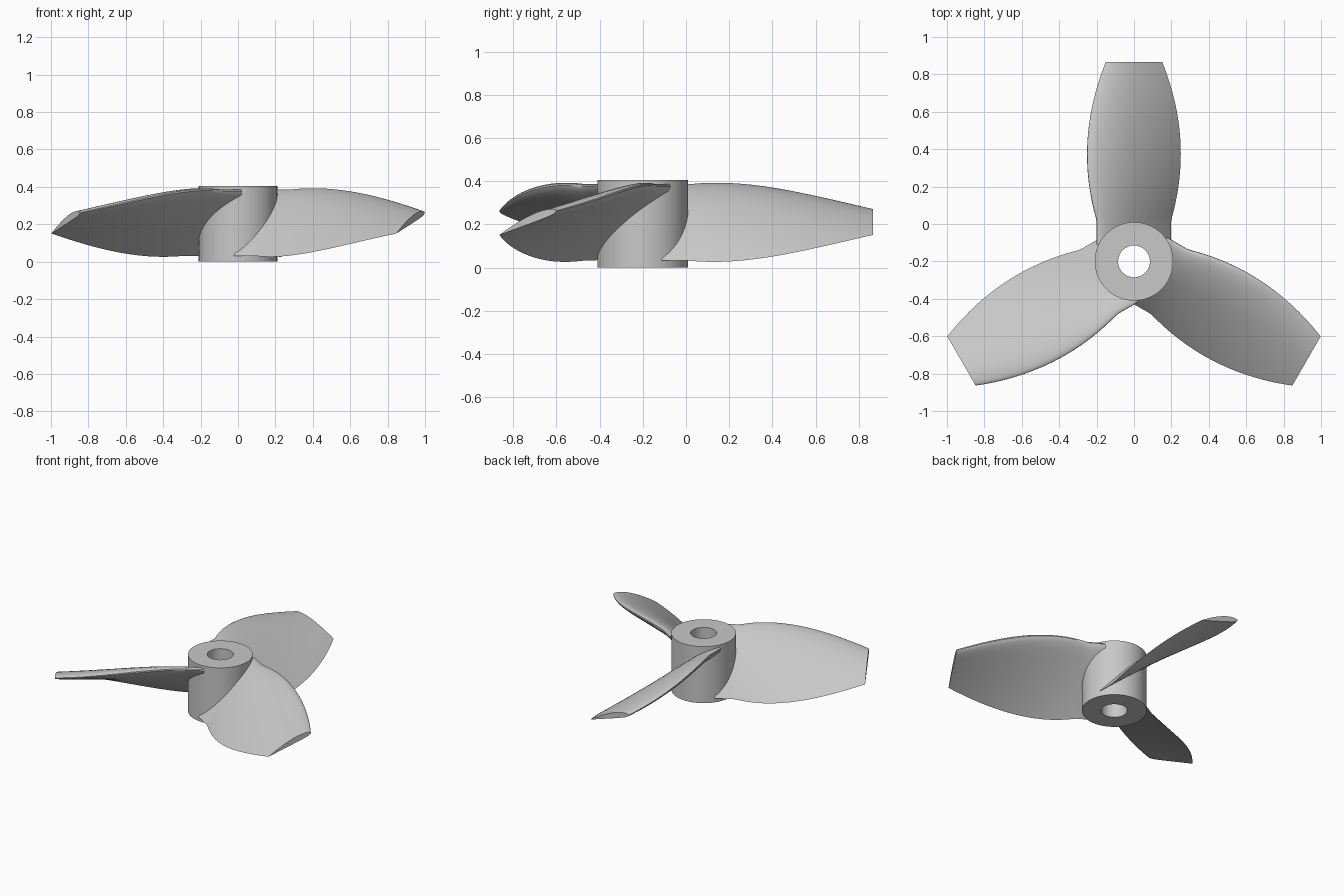
import bpy
import bmesh
from math import sin, cos, pi, radians, sqrt

cube = bpy.data.objects.get("Cube")
if cube:
    bpy.data.objects.remove(cube, do_unlink=True)

HUB_Y, HUB_R, HOLE_R, HUB_H = -0.2, 0.21, 0.085, 0.405
ROOT, TIP, MID_Z = 0.09, 1.065, 0.207
STATIONS, FOIL_STEPS = 40, 20

# Single light grey material
grey = bpy.data.materials.new("light grey")
grey.use_nodes = True
grey.diffuse_color = (0.58, 0.58, 0.58, 1)
grey.node_tree.nodes["Principled BSDF"].inputs["Base Color"].default_value = (0.58, 0.58, 0.58, 1)


def make_object(name, bm, angle=0.0):
    bmesh.ops.recalc_face_normals(bm, faces=bm.faces)
    mesh = bpy.data.meshes.new(name)
    bm.to_mesh(mesh)
    bm.free()
    mesh.materials.append(grey)
    obj = bpy.data.objects.new(name, mesh)
    bpy.context.collection.objects.link(obj)
    obj.location = (0, HUB_Y, 0)
    obj.rotation_euler.z = angle
    bpy.ops.object.select_all(action="DESELECT")
    obj.select_set(True)
    bpy.context.view_layer.objects.active = obj
    bpy.ops.object.shade_smooth_by_angle(angle=radians(35))
    return obj


def bridge(bm, a, b):
    n = len(a)
    for i in range(n):
        j = (i + 1) % n
        bm.faces.new((a[i], a[j], b[j], b[i]))


def airfoil():
    """Closed unit section: (chord position, height), blunt nose at 0."""
    upper, lower = [], []
    for i in range(FOIL_STEPS + 1):
        x = (1 - cos(pi * i / FOIL_STEPS)) / 2
        t = 0.6 * (0.2969 * sqrt(x) - 0.126 * x - 0.3516 * x**2
                   + 0.2843 * x**3 - 0.1036 * x**4)
        p, m = 0.4, 0.03
        front = x < p
        camber = m * (2 * p * x - x * x + (0 if front else 1 - 2 * p))
        camber /= p * p if front else (1 - p) ** 2
        upper.append((x, camber + t))
        lower.append((x, camber - t))
    return upper + lower[-2:0:-1]


def blade(name, angle):
    bm = bmesh.new()
    section = airfoil()
    rings = []
    for i in range(STATIONS + 1):
        r = ROOT + (TIP - ROOT) * i / STATIONS
        rr = max(r, 0.22)  # straight root stub inside the hub
        half = 0.25 - 0.41 * (rr - 0.575) ** 2
        pitch = radians(41.5 - 25 * (rr - 0.22))
        chord = 2 * half / cos(pitch)
        ring = []
        for x, h in section:
            s, n = chord * (0.5 - x), chord * h
            across = s * cos(pitch) - n * sin(pitch)
            ring.append(bm.verts.new((-across, r, MID_Z + s * sin(pitch) + n * cos(pitch))))
        if rings:
            bridge(bm, rings[-1], ring)
        rings.append(ring)
    bm.faces.new(rings[0])
    bm.faces.new(rings[-1])
    return make_object(name, bm, angle)


def hub():
    bm = bmesh.new()
    rings = []
    for radius, z in ((HOLE_R, 0), (HUB_R, 0), (HUB_R, HUB_H), (HOLE_R, HUB_H)):
        rings.append([bm.verts.new((radius * cos(2 * pi * k / 72), radius * sin(2 * pi * k / 72), z))
                      for k in range(72)])
    for k in range(4):
        bridge(bm, rings[k], rings[(k + 1) % 4])
    return make_object("hub", bm)


# Bored hub with three twisted blades
hub()
for k, side in enumerate(("back", "right", "left")):
    blade(side + "_blade", k * 2 * pi / 3)
